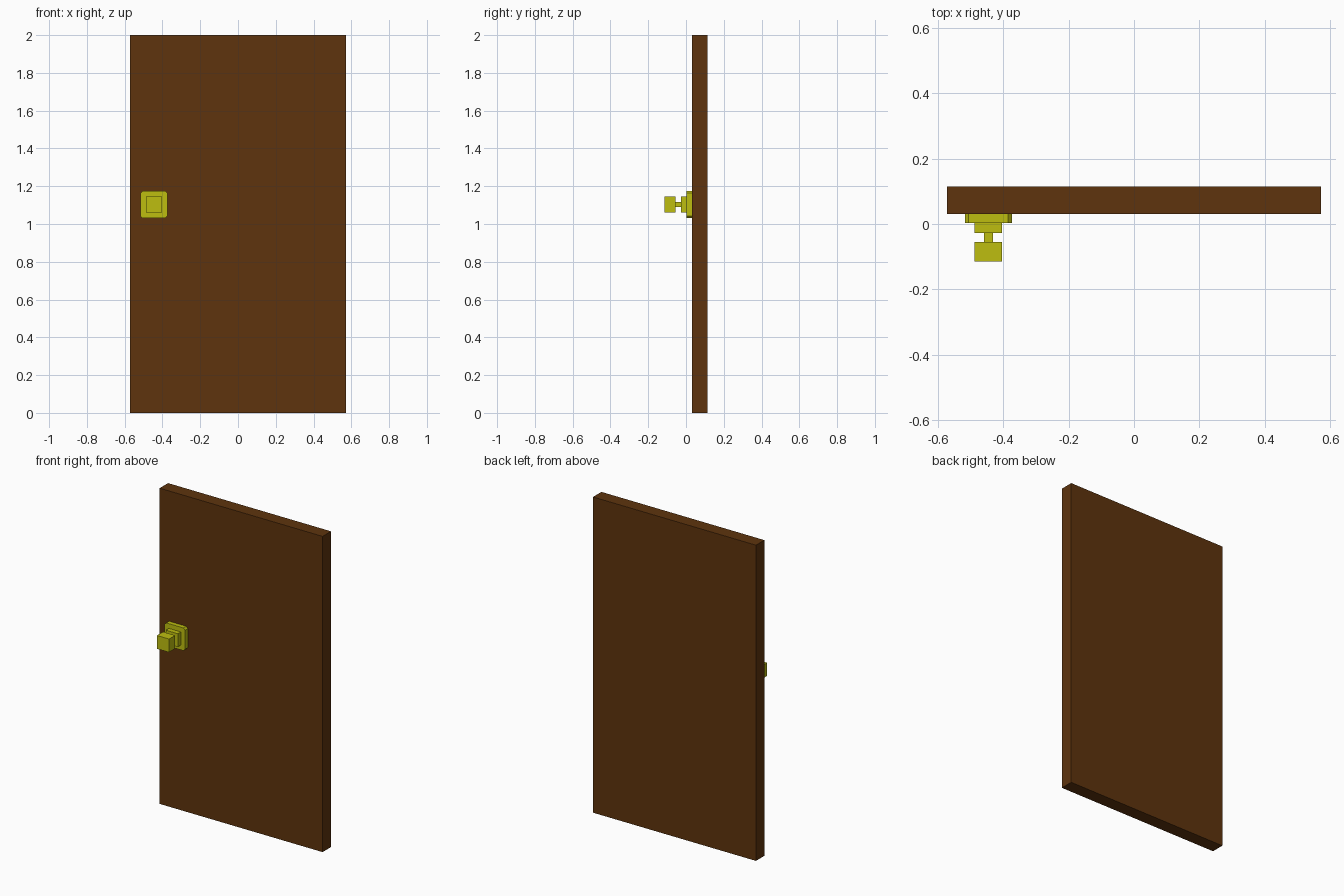
import bpy, bmesh
from mathutils import Vector

cube = bpy.data.objects.get("Cube")
if cube:
    bpy.data.objects.remove(cube, do_unlink=True)


def make_material(name, rgb):
    mat = bpy.data.materials.new(name)
    mat.use_nodes = True
    color = (*rgb, 1.0)
    mat.diffuse_color = color
    mat.node_tree.nodes["Principled BSDF"].inputs["Base Color"].default_value = color
    return mat


def box(name, mat, x, y, z, corner=0.0):
    """Box from (min, max) ranges; corner chamfers the edges running along y."""
    bm = bmesh.new()
    bmesh.ops.create_cube(bm, size=1.0)
    lo, hi = Vector((x[0], y[0], z[0])), Vector((x[1], y[1], z[1]))
    bmesh.ops.scale(bm, vec=hi - lo, verts=bm.verts)
    bmesh.ops.translate(bm, vec=(lo + hi) / 2, verts=bm.verts)
    if corner:
        edges = [e for e in bm.edges
                 if abs(e.verts[0].co.y - e.verts[1].co.y) > 1e-4]
        bmesh.ops.bevel(bm, geom=edges, offset=corner, segments=1,
                        affect='EDGES', profile=0.5)
    mesh = bpy.data.meshes.new(name)
    bm.to_mesh(mesh)
    bm.free()
    mesh.materials.append(mat)
    obj = bpy.data.objects.new(name, mesh)
    bpy.context.collection.objects.link(obj)
    return obj


wood = make_material("brown wood", (0.112, 0.034, 0.004))
brass = make_material("yellow brass", (0.515, 0.515, 0.005))

# Door slab
box("door_panel", wood, (-0.571, 0.571), (0.031, 0.115), (0.0, 2.0))

# Handle: square sections stacked outwards from the door
KNOB_X, KNOB_Z = -0.445, 1.103
for name, half, y, corner in (
    ("handle_plate", 0.072, (0.003, 0.031), 0.012),
    ("handle_collar", 0.042, (-0.027, 0.003), 0.0),
    ("handle_stem", 0.014, (-0.055, -0.027), 0.0),
    ("handle_knob", 0.042, (-0.115, -0.055), 0.0),
):
    box(name, brass, (KNOB_X - half, KNOB_X + half), y,
        (KNOB_Z - half, KNOB_Z + half), corner)
